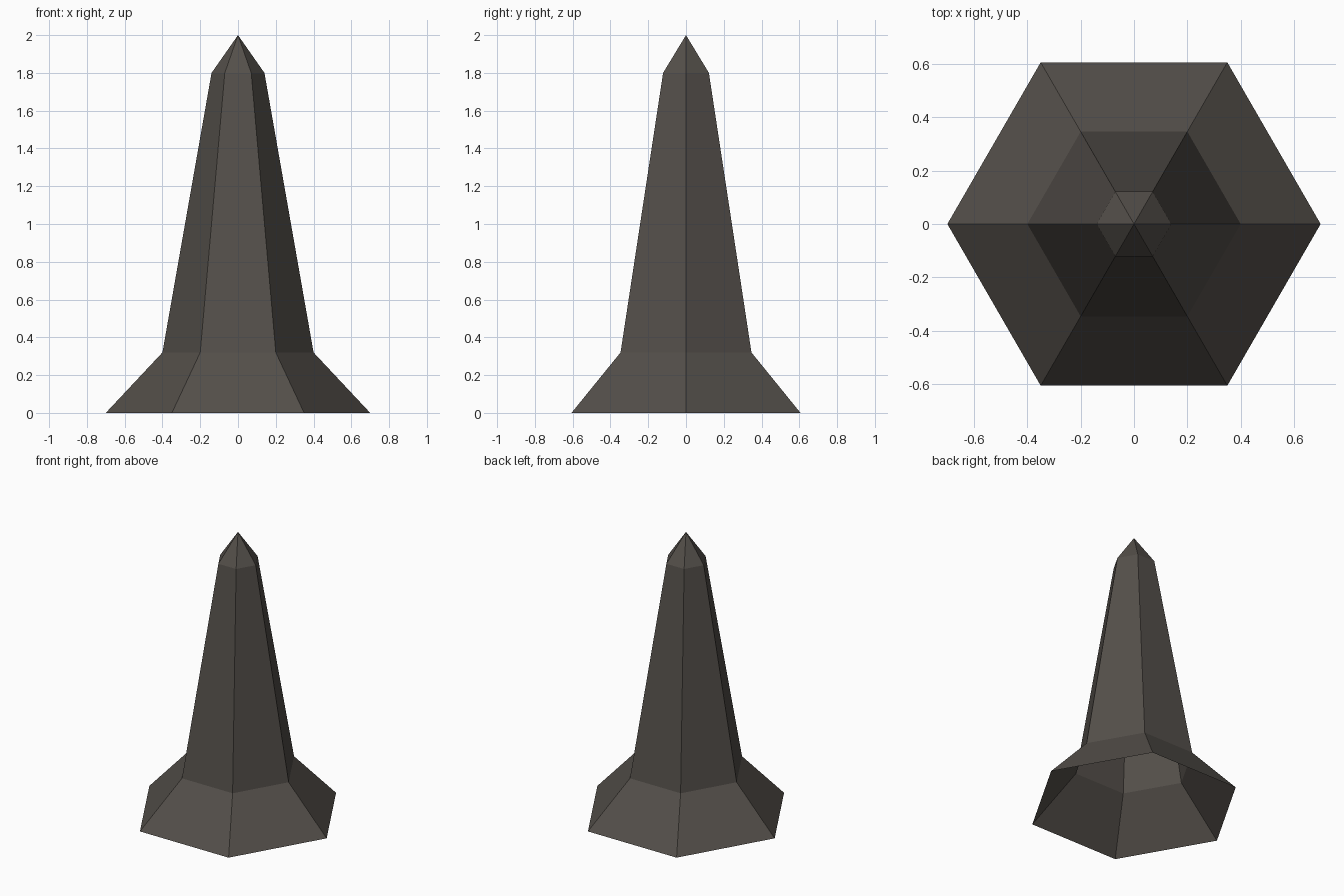
import bpy, bmesh, math

if "Cube" in bpy.data.objects:
    bpy.data.objects.remove(bpy.data.objects["Cube"])

# Single dark stone colour
stone = bpy.data.materials.new("dark_stone")
stone.diffuse_color = (0.088, 0.078, 0.068, 1)
stone.use_nodes = True
stone.node_tree.nodes["Principled BSDF"].inputs["Base Color"].default_value = stone.diffuse_color

SIDES = 6
# (radius, height): flared foot, tapering shaft, pointed cap
PROFILE = [(0.70, 0.0), (0.40, 0.32), (0.14, 1.80)]
TIP = 2.0

bm = bmesh.new()


def ring(radius, z):
    step = math.tau / SIDES
    return [bm.verts.new((radius * math.cos(i * step), radius * math.sin(i * step), z))
            for i in range(SIDES)]


# Foot and shaft walls, open underneath
rings = [ring(r, z) for r, z in PROFILE]
for low, high in zip(rings, rings[1:]):
    for i in range(SIDES):
        j = (i + 1) % SIDES
        bm.faces.new((low[i], low[j], high[j], high[i]))

# Pointed cap
tip = bm.verts.new((0, 0, TIP))
for i in range(SIDES):
    bm.faces.new((rings[-1][i], rings[-1][(i + 1) % SIDES], tip))

mesh = bpy.data.meshes.new("stone_spire")
bm.to_mesh(mesh)
bm.free()
mesh.materials.append(stone)
spire = bpy.data.objects.new("stone_spire", mesh)
bpy.context.collection.objects.link(spire)
